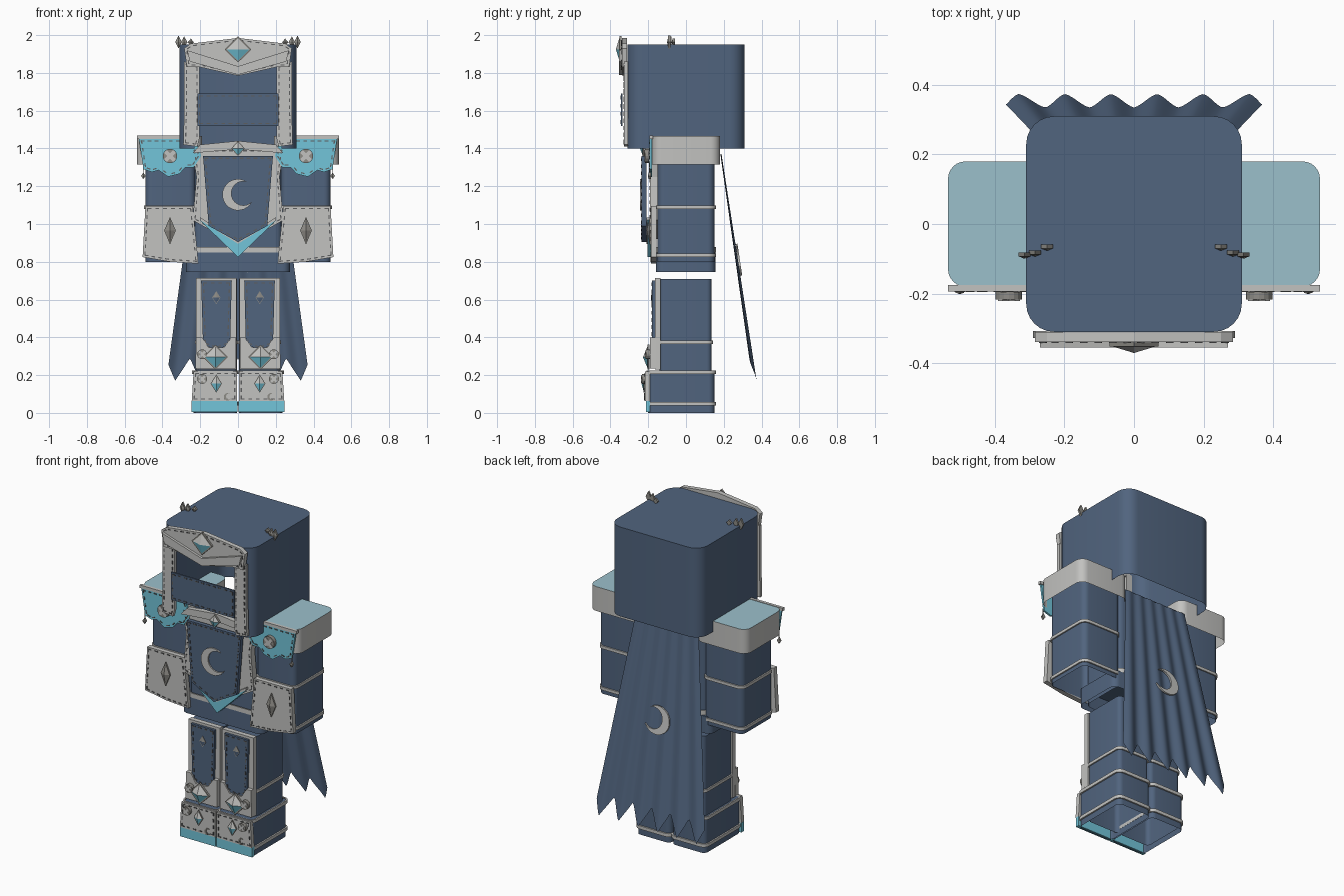
import bpy, bmesh, math
from mathutils import Vector

if "Cube" in bpy.data.objects:
    bpy.data.objects.remove(bpy.data.objects["Cube"])

def material(name, rgb):
    m = bpy.data.materials.new(name)
    m.diffuse_color = (*rgb, 1)
    m.use_nodes = True
    m.node_tree.nodes["Principled BSDF"].inputs["Base Color"].default_value = m.diffuse_color
    return m

BLUE = material("slate blue", (0.082, 0.128, 0.210))
CYAN = material("cyan", (0.170, 0.560, 0.700))
PALE = material("pale cyan", (0.330, 0.530, 0.600))
GREY = material("light grey", (0.540, 0.540, 0.525))
STEEL = material("steel", (0.270, 0.262, 0.240))
DARK = material("dark steel", (0.110, 0.112, 0.115))

def finish(bm, name, mats, smooth=False, normals=True):
    if normals:
        bmesh.ops.recalc_face_normals(bm, faces=bm.faces)
    me = bpy.data.meshes.new(name)
    bm.to_mesh(me)
    bm.free()
    for m in mats:
        me.materials.append(m)
    ob = bpy.data.objects.new(name, me)
    bpy.context.collection.objects.link(ob)
    if smooth:
        bpy.ops.object.select_all(action='DESELECT')
        ob.select_set(True)
        bpy.context.view_layer.objects.active = ob
        bpy.ops.object.shade_smooth_by_angle(angle=math.radians(40))
    return ob

def rounded(x0, x1, y0, y1, r, n=6):
    pts = []
    for cx, cy, a0 in ((x1-r, y0+r, -90), (x1-r, y1-r, 0), (x0+r, y1-r, 90), (x0+r, y0+r, 180)):
        for i in range(n + 1):
            a = math.radians(a0 + 90 * i / n)
            pts.append((cx + r * math.cos(a), cy + r * math.sin(a)))
    return pts

def shell(name, rect, z0, z1, r, mats, open_front=False):
    """Round-cornered box open underneath; top face takes the last material."""
    bm = bmesh.new()
    pts = rounded(*rect, r)
    lo = [bm.verts.new((x, y, z0)) for x, y in pts]
    hi = [bm.verts.new((x, y, z1)) for x, y in pts]
    n = len(pts)
    for i in range(n - 1 if open_front else n):
        j = (i + 1) % n
        bm.faces.new((lo[i], lo[j], hi[j], hi[i]))
    bm.faces.new(hi).material_index = len(mats) - 1
    return finish(bm, name, mats, True, False)

def band(name, rect, z, r, h=0.018, out=0.008):
    """Trim ring hugging a box."""
    bm = bmesh.new()
    x0, x1, y0, y1 = rect
    inner = rounded(*rect, r)
    outer = rounded(x0-out, x1+out, y0-out, y1+out, r+out)
    loops = [[bm.verts.new((x, y, zz)) for x, y in p] for p, zz in
             ((inner, z), (outer, z), (outer, z+h), (inner, z+h))]
    for a, b in zip(loops, loops[1:]):
        for i in range(len(a)):
            j = (i + 1) % len(a)
            bm.faces.new((a[i], a[j], b[j], b[i]))
    finish(bm, name, [GREY], True)

def plate(name, outline, yf, yb, mat, s=1):
    bm = bmesh.new()
    f = [bm.verts.new((s*x, yf, z)) for x, z in outline]
    b = [bm.verts.new((s*x, yb, z)) for x, z in outline]
    bm.faces.new(f)
    bm.faces.new(b[::-1])
    for i in range(len(f)):
        j = (i + 1) % len(f)
        bm.faces.new((f[j], f[i], b[i], b[j]))
    return finish(bm, name, [mat])

def stitches(name, outline, y, s=1, inset=0.012, mat=DARK):
    """Small dashes running just inside a plate's edge."""
    bm = bmesh.new()
    p = [Vector(q) for q in outline]
    mid = sum(p, Vector((0, 0))) / len(p)
    for a, b in zip(p, p[1:] + p[:1]):
        d = b - a
        n = int(d.length / 0.036)
        t = d.normalized()
        w = Vector((-t.y, t.x))
        if w.dot(mid - a) < 0:
            w = -w
        for i in range(n):
            c = a + d * ((i + 0.5) / n) + w * inset
            q = [c + t*u + w*v for u, v in ((-.010, -.003), (.010, -.003), (.010, .003), (-.010, .003))]
            f = [bm.verts.new((s*k.x, y - 0.003, k.y)) for k in q]
            g = [bm.verts.new((s*k.x, y + 0.001, k.y)) for k in q]
            bm.faces.new(f)
            for k in range(4):
                bm.faces.new((f[k], f[k-1], g[k-1], g[k]))
    finish(bm, name, [mat])

def gem(name, x, z, y, w, h, d, low=STEEL):
    """Steel-rimmed faceted diamond, lower half in its own colour."""
    rim = [(x, z+h), (x+w, z), (x, z-h), (x-w, z)]
    plate(name + "_rim", rim, y - 0.006, y + 0.006, STEEL)
    bm = bmesh.new()
    v = [bm.verts.new((x + (px-x)*.85, y - .006, z + (pz-z)*.85)) for px, pz in rim]
    tip = bm.verts.new((x, y - d, z))
    for i in range(4):
        bm.faces.new((v[i], v[(i+1) % 4], tip)).material_index = int(i in (1, 2))
    finish(bm, name, [GREY if low == CYAN else STEEL, low])

def rivet(name, x, z, y, r):
    disc = [(x + r*math.cos(i*math.pi/8), z + r*math.sin(i*math.pi/8)) for i in range(16)]
    plate(name, disc, y - 0.012, y + 0.01, STEEL)
    for k in (1, -1):
        a, b = r*.65, r*.18
        bar = [(x-a-b, z-k*(a-b)), (x-a+b, z-k*(a+b)), (x+a+b, z+k*(a-b)), (x+a-b, z+k*(a+b))]
        plate(name + "_cross", bar, y - 0.016, y - 0.011, GREY)

def crescent(cx, cz, R):
    pts = [(R*math.cos(a), R*math.sin(a)) for a in (math.radians(40 + 14*i) for i in range(21))]
    pts += [(R*(.35 + .766*math.cos(a)), R*.766*math.sin(a))
            for a in (math.radians(-57 - 246*i/16) for i in range(1, 16))]
    c, s = math.cos(.25), math.sin(.25)
    return [(cx + x*c - z*s, cz + x*s + z*c) for x, z in pts]

# Head: hood open at the face and underneath
shell("hood", (-.31, .31, -.31, .31), 1.40, 1.95, .08, [BLUE], True)
mask = [(-.215, 1.52), (.215, 1.52), (.215, 1.69), (-.215, 1.69)]
plate("face_mask", mask, -.345, -.335, BLUE)
stitches("mask_stitches", mask, -.345)
cheek = [(.205, 1.45), (.215, 1.41), (.29, 1.42), (.285, 1.60), (.285, 1.86), (.205, 1.84)]
crown = [(-.25, 1.955), (0, 1.985), (.25, 1.955), (.285, 1.93), (.27, 1.83), (.2, 1.83), (0, 1.785),
         (-.2, 1.83), (-.27, 1.83), (-.285, 1.93)]
brow = [(-.27, 1.92), (0, 1.835), (.27, 1.92), (.255, 1.86), (0, 1.79), (-.255, 1.86)]
plate("crown_plate", crown, -.340, -.312, GREY)
stitches("crown_stitches", crown, -.340)
plate("brow_chevron", brow, -.355, -.338, GREY)
gem("crown_gem", 0, 1.925, -.347, .07, .07, .024, CYAN)

# Torso
shell("torso", (-.235, .235, -.145, .145), .76, 1.40, .04, [BLUE])
shell("torso_hem", (-.275, .275, -.16, .155), .745, .85, .04, [BLUE])
band("belt", (-.235, .235, -.155, .15), .85, .04, .028)
shield = [(-.185, 1.36), (.185, 1.36), (.155, .99), (0, .905), (-.155, .99)]
plate("chest_shield", shield, -.235, -.21, BLUE)
stitches("shield_stitches", shield, -.235)
plate("chest_moon", crescent(0, 1.155, .083), -.243, -.234, GREY)
breast = [(-.245, 1.40), (.245, 1.40), (.22, 1.25), (.24, 1.02), (.17, .98), (0, .92), (-.17, .98),
          (-.24, 1.02), (-.22, 1.25)]
plate("breastplate", breast, -.19, -.15, GREY)
stitches("breast_stitches", breast, -.19)
collar = [(-.24, 1.375), (-.2, 1.42), (0, 1.44), (.2, 1.42), (.24, 1.375), (.13, 1.385), (0, 1.395), (-.13, 1.385)]
plate("collar", collar, -.215, -.185, GREY)
gem("collar_gem", 0, 1.40, -.225, .035, .04, .018, CYAN)
plate("belt_chevron", [(-.2, 1.02), (0, .895), (.2, 1.02), (.12, .94), (0, .825), (-.12, .94)], -.205, -.16, CYAN)
plate("belt_chevron_edge", [(-.2, 1.035), (0, .91), (.2, 1.035), (.2, 1.02), (0, .895), (-.2, 1.02)], -.208, -.17, GREY)

for s, side in ((1, "right"), (-1, "left")):
    def rect(x0, x1, y0, y1):
        return (min(s*x0, s*x1), max(s*x0, s*x1), y0, y1)

    # Hood side strips and small spiked ornaments
    plate(side + "_cheek_strip", cheek, -.328, -.308, GREY, s)
    stitches(side + "_cheek_stitches", cheek, -.328, s)
    for x, y, h in ((.315, -.088, .035), (.285, -.082, .03), (.25, -.065, .018)):
        gem(side + "_hood_spike", s*x, 1.963, y, .017, h, .012)

    # Arms, shoulders and bracers
    arm = rect(.225, .49, -.15, .15)
    shell(side + "_arm", arm, .80, 1.40, .035, [BLUE])
    for z in (1.08, .825):
        band(side + "_arm_band", arm, z, .035)
    shell(side + "_shoulder", rect(.19, .535, -.18, .18), 1.315, 1.465, .05, [GREY, PALE])
    flap = [(.525, 1.452), (.50, 1.29), (.455, 1.275), (.42, 1.285), (.37, 1.25), (.31, 1.265), (.28, 1.30),
            (.235, 1.30), (.195, 1.36), (.225, 1.452)]
    plate(side + "_shoulder_flap", flap, -.192, -.180, CYAN, s)
    stitches(side + "_flap_stitches", flap, -.192, s)
    plate(side + "_flap_trim", [(.225, 1.45), (.535, 1.45), (.535, 1.468), (.225, 1.468)], -.194, -.176, GREY, s)
    rivet(side + "_shoulder_rivet", s*.36, 1.36, -.205, .038)
    plate(side + "_charm_chain", [(.499, 1.27), (.503, 1.27), (.503, 1.31), (.499, 1.31)], -.194, -.190, STEEL, s)
    gem(side + "_charm", s*.501, 1.255, -.192, .012, .018, .01)
    bracer = [(.24, 1.095), (.49, 1.095), (.505, .825), (.36, .80), (.21, .79), (.215, .85)]
    plate(side + "_bracer", bracer, -.185, -.155, GREY, s)
    stitches(side + "_bracer_stitches", bracer, -.185, s)
    gem(side + "_bracer_gem", s*.36, .965, -.188, .031, .073, .02)

    # Legs with thigh and knee armour
    leg = rect(.004, .22, -.14, .135)
    shell(side + "_leg", leg, .02, .71, .025, [BLUE])
    band(side + "_leg_band", leg, .365, .025)
    plate(side + "_thigh_frame", [(.008, .23), (.222, .23), (.222, .715), (.008, .715)], -.165, -.135, GREY, s)
    thigh = [(.033, .70), (.195, .70), (.185, .36), (.115, .335), (.042, .36)]
    plate(side + "_thigh_plate", thigh, -.18, -.16, BLUE, s)
    stitches(side + "_thigh_stitches", thigh, -.18, s)
    gem(side + "_thigh_mark", s*.115, .61, -.176, .022, .035, .01, BLUE)
    knee = [(.01, .235), (.225, .235), (.222, .40), (.19, .40), (.155, .345), (.075, .345), (.035, .40), (.01, .40)]
    plate(side + "_knee_plate", knee, -.19, -.16, GREY, s)
    gem(side + "_knee_gem", s*.12, .295, -.198, .066, .066, .03, CYAN)
    rivet(side + "_knee_rivet", s*.19, .31, -.20, .026)

    # Boots
    boot = rect(.004, .235, -.20, .15)
    shell(side + "_boot", boot, 0, .22, .03, [BLUE])
    for z in (.205, .038):
        band(side + "_boot_band", boot, z, .03, .02, .009)
    front = [(.005, .062), (.245, .062), (.235, .22), (.005, .22)]
    plate(side + "_boot_plate", front, -.216, -.19, GREY, s)
    stitches(side + "_boot_stitches", front, -.216, s)
    plate(side + "_toe_cap", [(.003, .004), (.245, .004), (.245, .064), (.003, .064)], -.213, -.19, CYAN, s)
    gem(side + "_boot_gem", s*.115, .155, -.218, .03, .048, .018, CYAN)
    rivet(side + "_boot_rivet", s*.19, .18, -.222, .026)
    plate(side + "_boot_moon", crescent(s*.115 + .06, .085, .02), -.222, -.215, STEEL)

# Cape: flaring, pleated, with a ragged hem
bm = bmesh.new()
NU, NV = 96, 14
grid = []
for j in range(NV + 1):
    v = j / NV
    row = []
    for i in range(NU + 1):
        u = -1 + 2 * i / NU
        t = abs(u) % .35
        z_end = .17 + .12 * abs(t - .175) / .175
        z = 1.37 + (z_end - 1.37) * v
        k = (1.37 - z) / 1.2
        y = .185 + .178 * k + (.003 + .008 * k) * math.cos(2 * math.pi * (abs(u) - .175) / .35)
        row.append(bm.verts.new((u * (.215 + .165 * k), y, z)))
    grid.append(row)
for a, b in zip(grid, grid[1:]):
    for i in range(NU):
        bm.faces.new((a[i], b[i], b[i+1], a[i+1]))
finish(bm, "cape", [BLUE], True)

# Moon on the back of the cape, tilted to lie along the cloth
moon = plate("cape_moon", crescent(0, 0, .085), .006, .016, GREY)
moon.location = (0, .269, .81)
moon.rotation_euler = (math.atan2(.178, 1.2), 0, 0)
